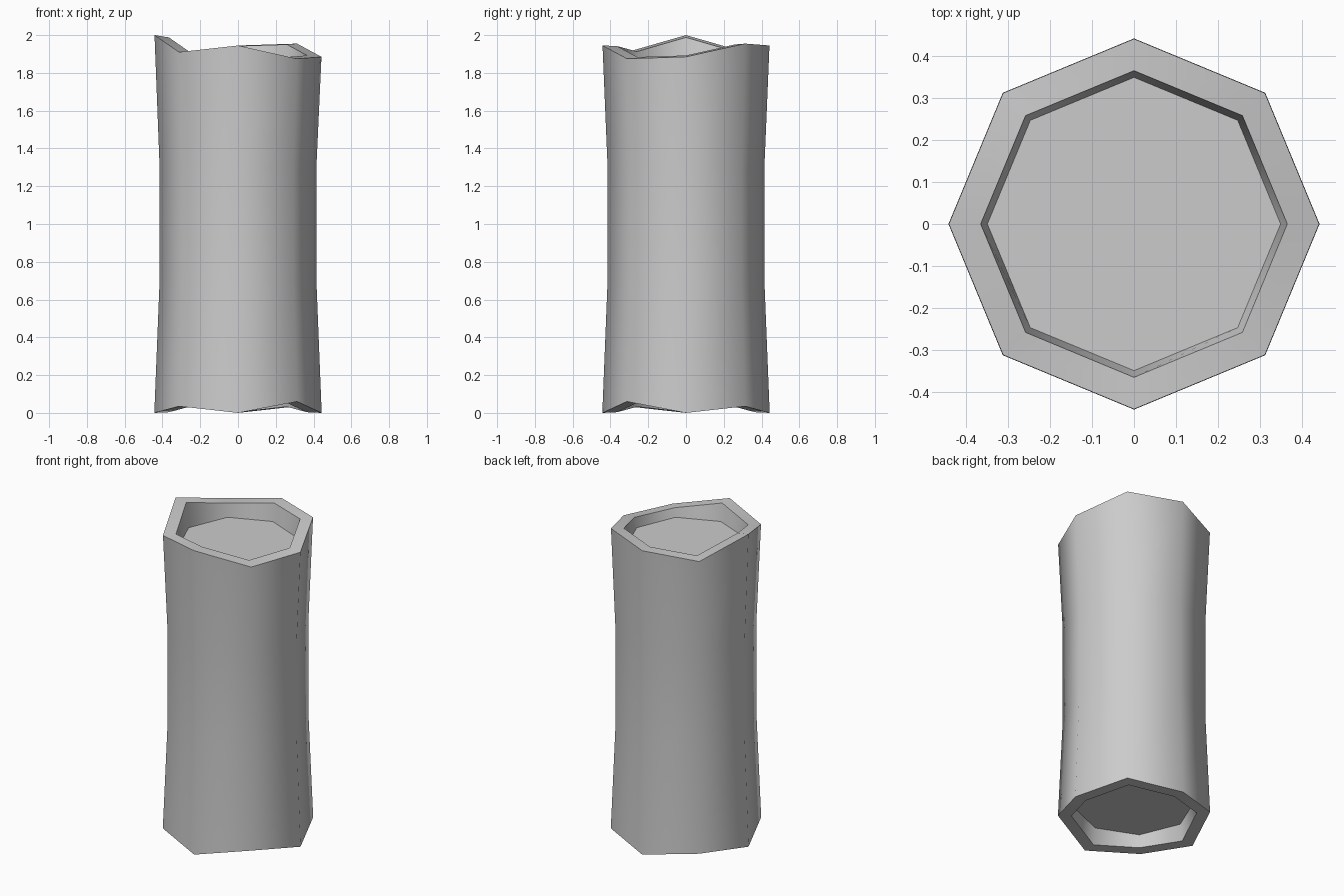
import bpy, bmesh
from math import cos, sin, radians, pi

cube = bpy.data.objects.get("Cube")
if cube:
    bpy.data.objects.remove(cube, do_unlink=True)

SIDES = 8
# rim heights, counter-clockwise from +x
TOP = [1.885, 1.955, 1.945, 1.91, 2.0, 1.91, 1.945, 1.875]
BOTTOM = [0, 0.035, 0, 0.04, 0, 0.035, 0, 0.06]


def material(name, value):
    mat = bpy.data.materials.new(name)
    mat.use_nodes = True
    color = (value, value, value, 1)
    mat.diffuse_color = color
    mat.node_tree.nodes["Principled BSDF"].inputs["Base Color"].default_value = color
    return mat


def inset_heights(heights):
    # the inner edge of a rim is a little more even than the outer edge
    mean = sum(heights) / SIDES
    return [h + (mean - h) * 0.17 for h in heights]


def ring(bm, radius, heights):
    step = 2 * pi / SIDES
    return [bm.verts.new((radius * cos(i * step), radius * sin(i * step), z))
            for i, z in enumerate(heights)]


def level(z):
    return [z] * SIDES


bm = bmesh.new()
# rings run from the lower floor, over the outside, to the upper floor
rings = [
    ring(bm, 0.35, level(0.11)),
    ring(bm, 0.365, inset_heights(BOTTOM)),
    ring(bm, 0.443, BOTTOM),
    ring(bm, 0.415, level(0.7)),
    ring(bm, 0.415, level(1.3)),
    ring(bm, 0.442, TOP),
    ring(bm, 0.366, inset_heights(TOP)),
    ring(bm, 0.35, level(1.83)),
]
for low, high in zip(rings, rings[1:]):
    for i in range(SIDES):
        j = (i + 1) % SIDES
        bm.faces.new((low[i], low[j], high[j], high[i]))

# recessed end floors
bm.faces.new(reversed(rings[0]))
bm.faces.new(rings[-1])
bmesh.ops.recalc_face_normals(bm, faces=bm.faces)

mesh = bpy.data.meshes.new("hollow_log")
bm.to_mesh(mesh)
bm.free()
log = bpy.data.objects.new("hollow_log", mesh)
bpy.context.collection.objects.link(log)
mesh.materials.append(material("plain grey", 0.6))

# smooth sides with crisp rims
bpy.ops.object.select_all(action="DESELECT")
log.select_set(True)
bpy.context.view_layer.objects.active = log
bpy.ops.object.shade_smooth_by_angle(angle=radians(50))
